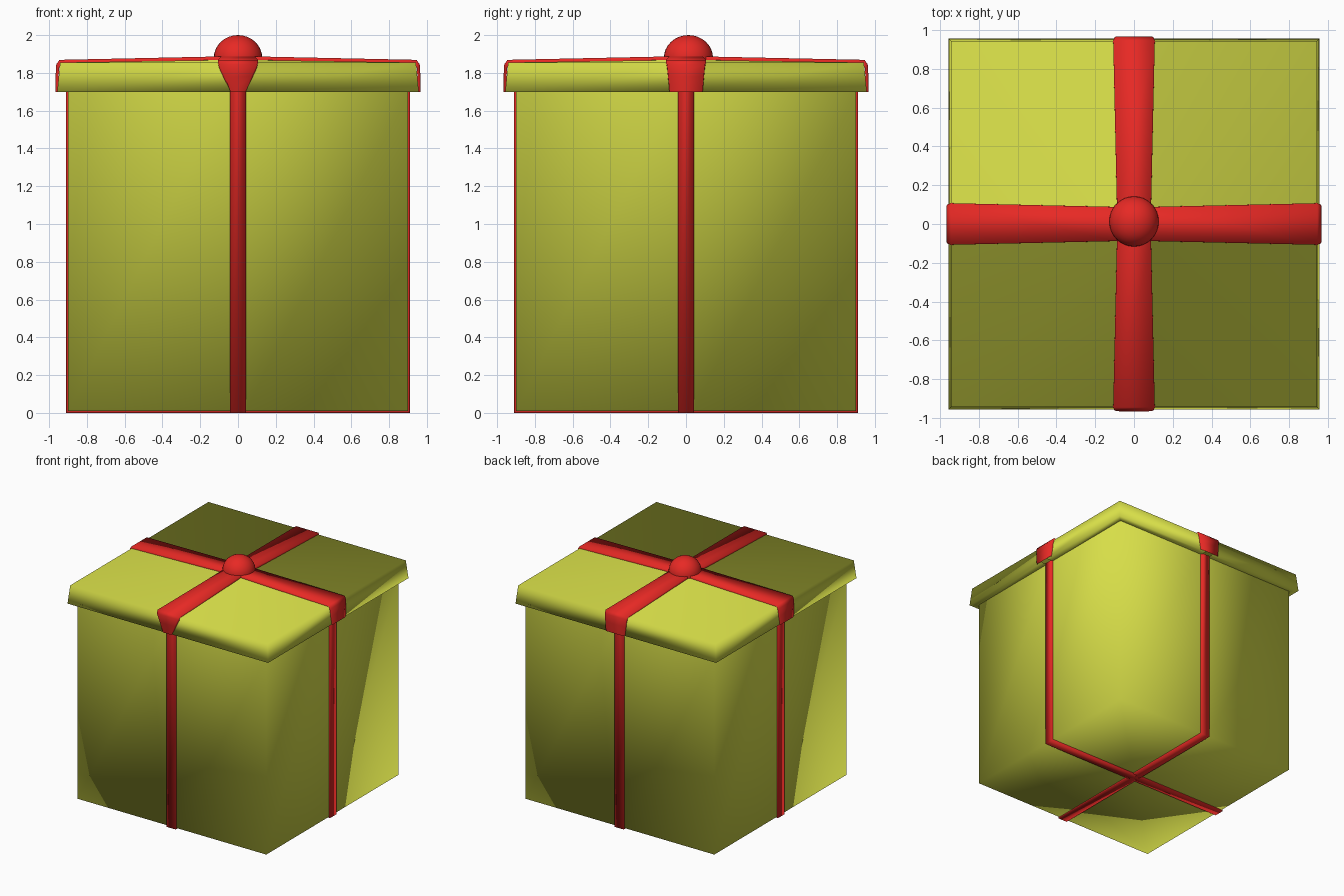
import bpy, bmesh, math
from mathutils import Matrix

if "Cube" in bpy.data.objects:
    bpy.data.objects.remove(bpy.data.objects["Cube"])


def material(name, rgb):
    m = bpy.data.materials.new(name)
    m.diffuse_color = (*rgb, 1)
    m.use_nodes = True
    m.node_tree.nodes["Principled BSDF"].inputs["Base Color"].default_value = m.diffuse_color
    return m


PAPER = material("paper", (0.68, 0.73, 0.065))
RED = material("ribbon", (0.8, 0.022, 0.018))


def finish(name, bm, mat, turn=0, inward=False):
    """Turn the part about z by quarter turns and shade it smooth."""
    bmesh.ops.rotate(bm, verts=bm.verts, matrix=Matrix.Rotation(turn * math.pi / 2, 3, 'Z'))
    if inward:
        bmesh.ops.reverse_faces(bm, faces=bm.faces)
    for f in bm.faces:
        f.smooth = True
    me = bpy.data.meshes.new(name)
    bm.to_mesh(me)
    bm.free()
    ob = bpy.data.objects.new(name, me)
    bpy.context.collection.objects.link(ob)
    me.materials.append(mat)
    return ob


def shell(points, faces):
    bm = bmesh.new()
    v = {k: bm.verts.new(p) for k, p in points.items()}
    for f in faces:
        bm.faces.new([v[k] for k in f])
    return bm


def strip(name, path, inset, rise, turn, inward=False):
    """Ribbon with turned-in edges along (distance, height, half width) stations."""
    bm = bmesh.new()
    rows = []
    for d, z, w in path:
        di, zi = d - math.copysign(inset, d), z + rise
        if rise < 0:
            zi = max(zi, 1.70)
        rows.append([bm.verts.new(p) for p in
                     ((di, -w, zi), (d, -w, z), (d, w, z), (di, w, zi))])
    for a, b in zip(rows, rows[1:]):
        for i in range(3):
            bm.faces.new((a[i], a[i + 1], b[i + 1], b[i]))
    return finish(name, bm, RED, turn, inward)


# Box body: four corner panels with an open-box (inward) skin
C, H = 0.04, 0.901
for i in range(4):
    pts = {}
    for k, z in (("low", 0.01), ("top", 1.71)):
        pts["r" + k], pts["c" + k], pts["l" + k] = (H, C, z), (H, H, z), (C, H, z)
    pts["mid"] = (C, C, 0.01)
    finish(f"body_corner_{i + 1}",
           shell(pts, (("rlow", "clow", "ctop", "rtop"), ("clow", "llow", "ltop", "ctop"),
                       ("mid", "llow", "clow", "rlow"))), PAPER, i, inward=True)

# Lid: four corner panels with a flared skirt, a rim and risers up to the ribbon
for i in range(4):
    pts = {"mid": (0.088, 0.088, 1.868),
           "r": (0.942, 0.1, 1.855), "c": (0.942, 0.942, 1.855), "l": (0.1, 0.942, 1.855),
           "rlow": (0.957, 0.035, 1.70), "clow": (0.957, 0.957, 1.70), "llow": (0.035, 0.957, 1.70),
           "rin": (0.9, 0.035, 1.70), "cin": (0.9, 0.9, 1.70), "lin": (0.035, 0.9, 1.70),
           "midup": (0.086, 0.086, 1.884), "rup": (0.942, 0.098, 1.866), "lup": (0.098, 0.942, 1.866)}
    finish(f"lid_corner_{i + 1}",
           shell(pts, (("mid", "r", "c", "l"),
                       ("rlow", "clow", "c", "r"), ("clow", "llow", "l", "c"),
                       ("rin", "cin", "clow", "rlow"), ("cin", "lin", "llow", "clow"),
                       ("mid", "midup", "rup", "r"), ("mid", "l", "lup", "midup"))), PAPER, i)

# Narrow ribbons round the body and under the base
W = 0.043
for name, turn in (("body_ribbon_sideways", 0), ("body_ribbon_lengthways", 1)):
    strip(name, [(-0.91, 1.71, W), (-0.91, 0, W), (0.91, 0, W), (0.91, 1.71, W)],
          0.012, 0.012, turn, inward=True)


# Wide ribbons over the lid; the front end tapers into the narrow ribbon
def arm(foot):
    return [(0.966, 1.70, foot), (0.966, 1.78, (foot + 0.1) / 2),
            (0.962, 1.845, 0.1), (0.945, 1.869, 0.107), (0.1, 1.887, 0.088)]


for name, turn, end_foot in (("lid_ribbon_sideways", 0, 0.088),
                             ("lid_ribbon_lengthways", 1, 0.04)):
    far = [(-d, z, w) for d, z, w in reversed(arm(end_foot))]
    strip(name, arm(0.088) + far, 0.015, -0.018, turn)

# Round knot on top
bm = bmesh.new()
bmesh.ops.create_uvsphere(bm, u_segments=32, v_segments=16, radius=1)
bmesh.ops.scale(bm, vec=(0.128, 0.13, 0.12), verts=bm.verts)
bmesh.ops.translate(bm, vec=(0, 0.013, 1.88), verts=bm.verts)
finish("knot", bm, RED)
